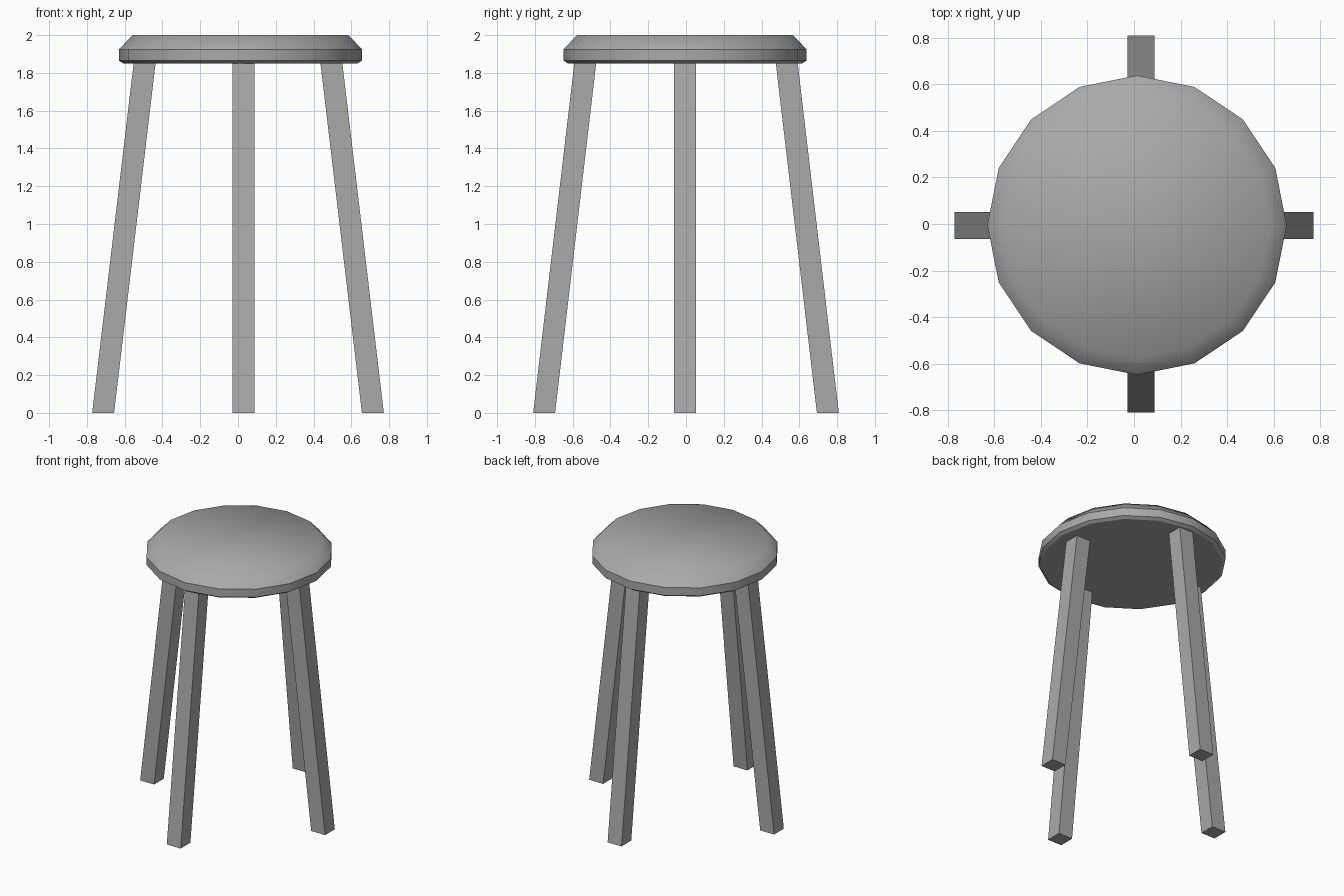
import bpy
import bmesh
import math

cube = bpy.data.objects.get("Cube")
if cube:
    bpy.data.objects.remove(cube, do_unlink=True)

grey = bpy.data.materials.new("plain_grey")
grey.use_nodes = True
grey.diffuse_color = (0.4, 0.4, 0.4, 1)
grey.node_tree.nodes["Principled BSDF"].inputs["Base Color"].default_value = (0.4, 0.4, 0.4, 1)


def finish(name, bm):
    bmesh.ops.recalc_face_normals(bm, faces=bm.faces)
    mesh = bpy.data.meshes.new(name)
    bm.to_mesh(mesh)
    bm.free()
    mesh.materials.append(grey)
    obj = bpy.data.objects.new(name, mesh)
    bpy.context.collection.objects.link(obj)
    return obj


# Seat: sixteen-sided disc, rounded over at the top and chamfered underneath
SIDES = 16
CX, CY = 0.013, -0.005
profile = [(0.62, 1.85), (0.643, 1.865), (0.643, 1.925), (0.572, 2.0)]
bm = bmesh.new()
rings = []
for r, z in profile:
    angles = [math.tau * i / SIDES for i in range(SIDES)]
    rings.append([bm.verts.new((CX + r * math.cos(a), CY + r * math.sin(a), z)) for a in angles])
for low, high in zip(rings, rings[1:]):
    for i in range(SIDES):
        j = (i + 1) % SIDES
        bm.faces.new((low[i], low[j], high[j], high[i]))
bm.faces.new(rings[0])
bm.faces.new(rings[-1])
for face in bm.faces:
    face.smooth = True
# Crisp edges below the rounded top
for ring in rings[:-1]:
    for i in range(SIDES):
        bm.edges.get((ring[i], ring[(i + 1) % SIDES])).smooth = False
finish("seat", bm)


# Legs: square bars splayed outward, cut level with the floor
def leg(name, foot, top, half=0.058):
    bm = bmesh.new()
    bmesh.ops.create_cube(bm, size=2)
    for v in bm.verts:
        x, y = top if v.co.z > 0 else foot
        z = 1.855 if v.co.z > 0 else 0
        v.co = (x + half * v.co.x, y + half * v.co.y, z)
    finish(name, bm)


for side, s in (("left", 1), ("right", -1)):
    leg(side + "_leg", (s * 0.714, -0.006), (s * 0.494, -0.006))
for side, s in (("back", 1), ("front", -1)):
    leg(side + "_leg", (0.03, s * 0.751), (0.03, s * 0.533))
